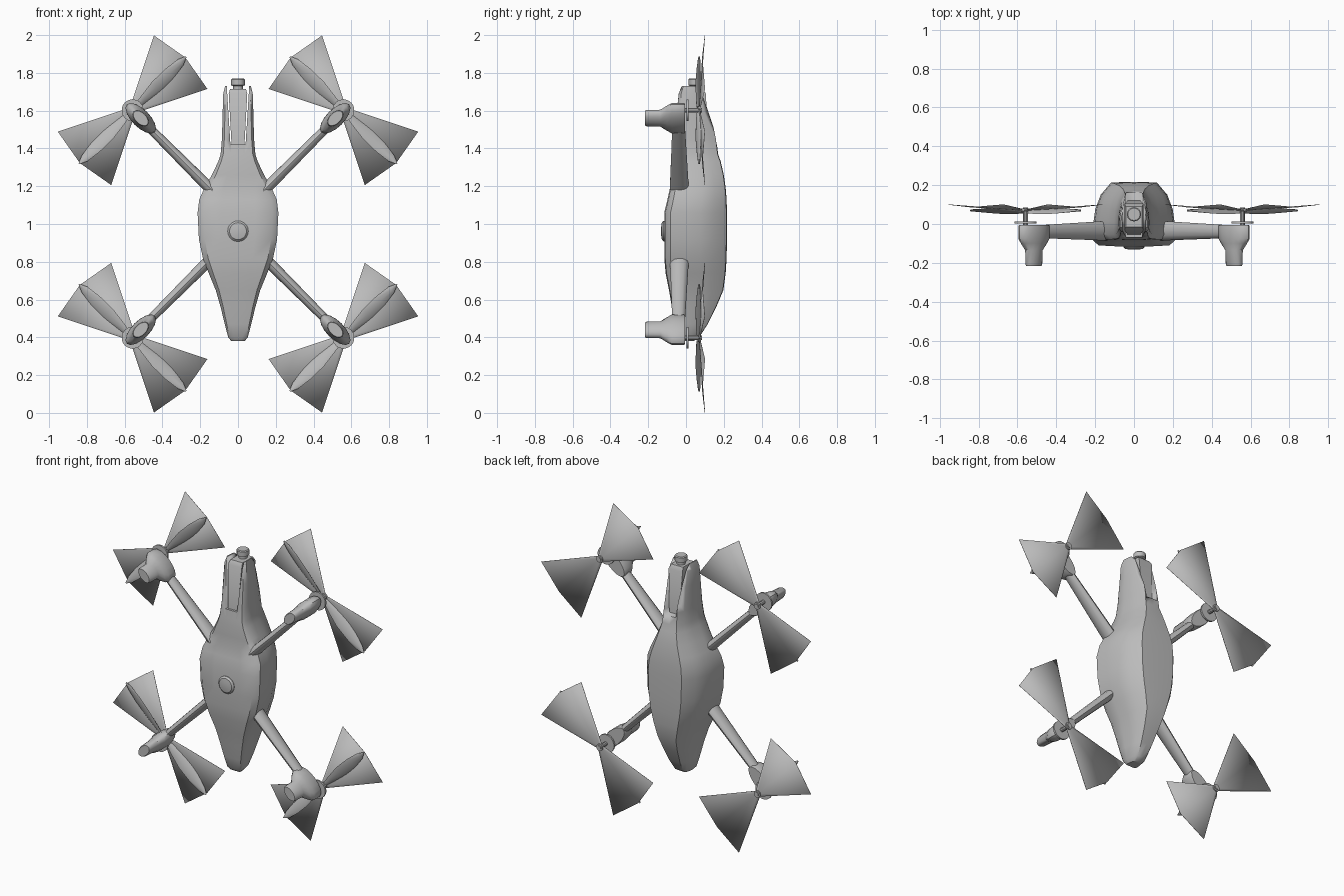
import bpy, bmesh, math
from mathutils import Vector

if "Cube" in bpy.data.objects:
    bpy.data.objects.remove(bpy.data.objects["Cube"])

grey = bpy.data.materials.new("mid grey")
grey.diffuse_color = (0.5, 0.5, 0.5, 1)
grey.use_nodes = True
grey.node_tree.nodes["Principled BSDF"].inputs["Base Color"].default_value = grey.diffuse_color


def finish(name, bm, angle=35):
    bmesh.ops.recalc_face_normals(bm, faces=bm.faces)
    mesh = bpy.data.meshes.new(name)
    bm.to_mesh(mesh)
    bm.free()
    ob = bpy.data.objects.new(name, mesh)
    bpy.context.collection.objects.link(ob)
    mesh.materials.append(grey)
    bpy.ops.object.select_all(action='DESELECT')
    ob.select_set(True)
    bpy.context.view_layer.objects.active = ob
    bpy.ops.object.shade_smooth_by_angle(angle=math.radians(angle))
    return ob


def loft(name, rings, angle=35):
    """Skin a list of closed rings and cap both ends."""
    bm = bmesh.new()
    vs = [[bm.verts.new(p) for p in r] for r in rings]
    n = len(rings[0])
    for a, b in zip(vs, vs[1:]):
        for i in range(n):
            j = (i + 1) % n
            bm.faces.new((a[i], a[j], b[j], b[i]))
    bm.faces.new(vs[0])
    bm.faces.new(vs[-1])
    return finish(name, bm, angle)


def oval(c, u, v, ru, rv, n=12):
    return [c + u * ru * math.cos(2 * math.pi * i / n) + v * rv * math.sin(2 * math.pi * i / n)
            for i in range(n)]


X, Y, Z = Vector((1, 0, 0)), Vector((0, 1, 0)), Vector((0, 0, 1))

# Fuselage: height, half width, belly y, back y
stations = [(0.38, 0.035, -0.03, 0.04), (0.40, 0.052, -0.045, 0.07), (0.47, 0.07, -0.06, 0.115),
            (0.56, 0.092, -0.075, 0.16), (0.65, 0.118, -0.09, 0.198), (0.74, 0.155, -0.108, 0.21),
            (0.82, 0.186, -0.115, 0.215), (0.92, 0.207, -0.115, 0.217), (1.06, 0.214, -0.115, 0.217),
            (1.13, 0.205, -0.098, 0.215), (1.19, 0.178, -0.085, 0.21), (1.26, 0.138, -0.083, 0.2),
            (1.33, 0.105, -0.08, 0.184), (1.37, 0.092, -0.075, 0.17), (1.45, 0.085, -0.065, 0.16),
            (1.6, 0.081, -0.05, 0.13), (1.69, 0.078, -0.04, 0.105), (1.73, 0.068, -0.025, 0.085)]
half = [(0.42, 0), (0.85, 0.015), (1, 0.1), (0.98, 0.35), (0.93, 0.58), (0.8, 0.8), (0.55, 0.99)]
outline = half + [(0, 1.0)] + [(-a, b) for a, b in reversed(half)]
body = loft("fuselage", [[Vector((w * a, yb + (yt - yb) * b, z)) for a, b in outline]
                         for z, w, yb, yt in stations], 40)


def block(name, rows):
    """Box-like loft from rows of (z, half width, front y, back y)."""
    return loft(name, [[Vector((-w, f, z)), Vector((w, f, z)), Vector((w, b, z)), Vector((-w, b, z))]
                       for z, w, f, b in rows], 30)


# Open battery slot in the neck
cutter = block("slot_cutter", [(1.42, 0.04, -0.3, 0.4), (1.8, 0.064, -0.3, 0.4)])
mod = body.modifiers.new("slot", 'BOOLEAN')
mod.operation, mod.object, mod.solver = 'DIFFERENCE', cutter, 'EXACT'
bpy.context.view_layer.objects.active = body
bpy.ops.object.modifier_apply(modifier="slot")
bpy.data.objects.remove(cutter)

# Battery with its round terminal
block("battery", [(1.415, 0.034, -0.055, 0.12), (1.69, 0.049, -0.032, 0.105), (1.715, 0.042, -0.015, 0.09)])
c = Vector((0, 0.05, 0))
loft("battery_terminal", [oval(c + Z * z, X, Y, r, r, 12)
                          for z, r in ((1.70, 0.026), (1.73, 0.026), (1.735, 0.037), (1.765, 0.037), (1.77, 0.032))])

# Belly sensor dome
c = Vector((0, 0, 0.962))
loft("belly_sensor", [oval(c + Y * y, X, Z, r, r, 20)
                      for y, r in ((-0.10, 0.055), (-0.118, 0.055), (-0.128, 0.045), (-0.132, 0.02))])


def rotor(sx, sz, tag):
    def at(x, y, z):
        return Vector((sx * x, y, 1.0 + sz * z))
    u = Vector((sx, 0, sz)).normalized()      # outward along the arm
    v = Vector((sx, 0, -sz)).normalized()     # across the arm

    # Tapered arm
    loft("arm_" + tag, [oval(at(d, yc, d + 0.04), v, Y, rv, ry, 12)
                        for d, yc, rv, ry in ((0.10, -0.035, 0.031, 0.052), (0.15, -0.035, 0.03, 0.05),
                                              (0.47, -0.039, 0.023, 0.034))])
    # Flat motor pod narrowing into a landing foot
    pod = at(0.515, 0, 0.56)
    loft("motor_pod_" + tag, [oval(pod + Y * y, u, v, ru, rv, 16)
                              for y, ru, rv in ((-0.004, 0.098, 0.044), (-0.012, 0.104, 0.047),
                                                (-0.075, 0.104, 0.046), (-0.10, 0.085, 0.042),
                                                (-0.135, 0.054, 0.036), (-0.21, 0.052, 0.032),
                                                (-0.217, 0.048, 0.028))])
    # Gear disc, shaft and hub
    hub = at(0.558, 0, 0.602)
    loft("gear_disc_" + tag, [oval(hub + Y * y, u, v, 0.058, 0.058, 20) for y in (0.003, 0.014)])
    loft("shaft_" + tag, [oval(hub + Y * y, u, v, 0.013, 0.013, 10) for y in (-0.01, 0.085)])
    loft("hub_" + tag, [oval(hub + Y * 0.064, u, v, 0.022, 0.022),
                        oval(hub + Y * 0.08, u, v, 0.022, 0.022)])

    for k, s in (("a", 1), ("b", -1)):
        # Slim twisted blade
        rings = []
        for r, wid, tw in ((0.02, 0.012, 0.5), (0.08, 0.024, 0.5), (0.18, 0.037, 0.42),
                           (0.28, 0.034, 0.34), (0.36, 0.022, 0.25), (0.40, 0.004, 0.2)):
            chord = u * (s * math.cos(tw)) + Y * math.sin(tw)
            thick = Y * math.cos(tw) - u * (s * math.sin(tw))
            rings.append(oval(hub + v * (s * r) + Y * (0.062 + 0.02 * r), chord, thick, wid, 0.005, 8))
        loft("blade_%s_%s" % (tag, k), rings, 60)

    # Thin swept fans on both sides of the hub
    bm = bmesh.new()
    for s in (1, -1):
        pts = [(0, -0.02, 0.07), (0.36, -0.2, 0.1), (0.395, 0, 0.086), (0.36, 0.2, 0.1), (0, 0.02, 0.07)]
        a, b, m, d, e = [bm.verts.new(hub + v * (s * p) + u * q + Y * y) for p, q, y in pts]
        o = bm.verts.new(hub + Y * 0.07)
        for f in ((o, a, b), (o, b, m), (o, m, d), (o, d, e)):
            bm.faces.new(f)
    bmesh.ops.remove_doubles(bm, verts=bm.verts, dist=0.0005)
    fan = finish("swept_fan_" + tag, bm, 10)
    mod = fan.modifiers.new("thin", 'SOLIDIFY')
    mod.thickness, mod.offset = 0.002, 0


for sx, side in ((1, "right"), (-1, "left")):
    for sz, level in ((1, "upper"), (-1, "lower")):
        rotor(sx, sz, level + "_" + side)
